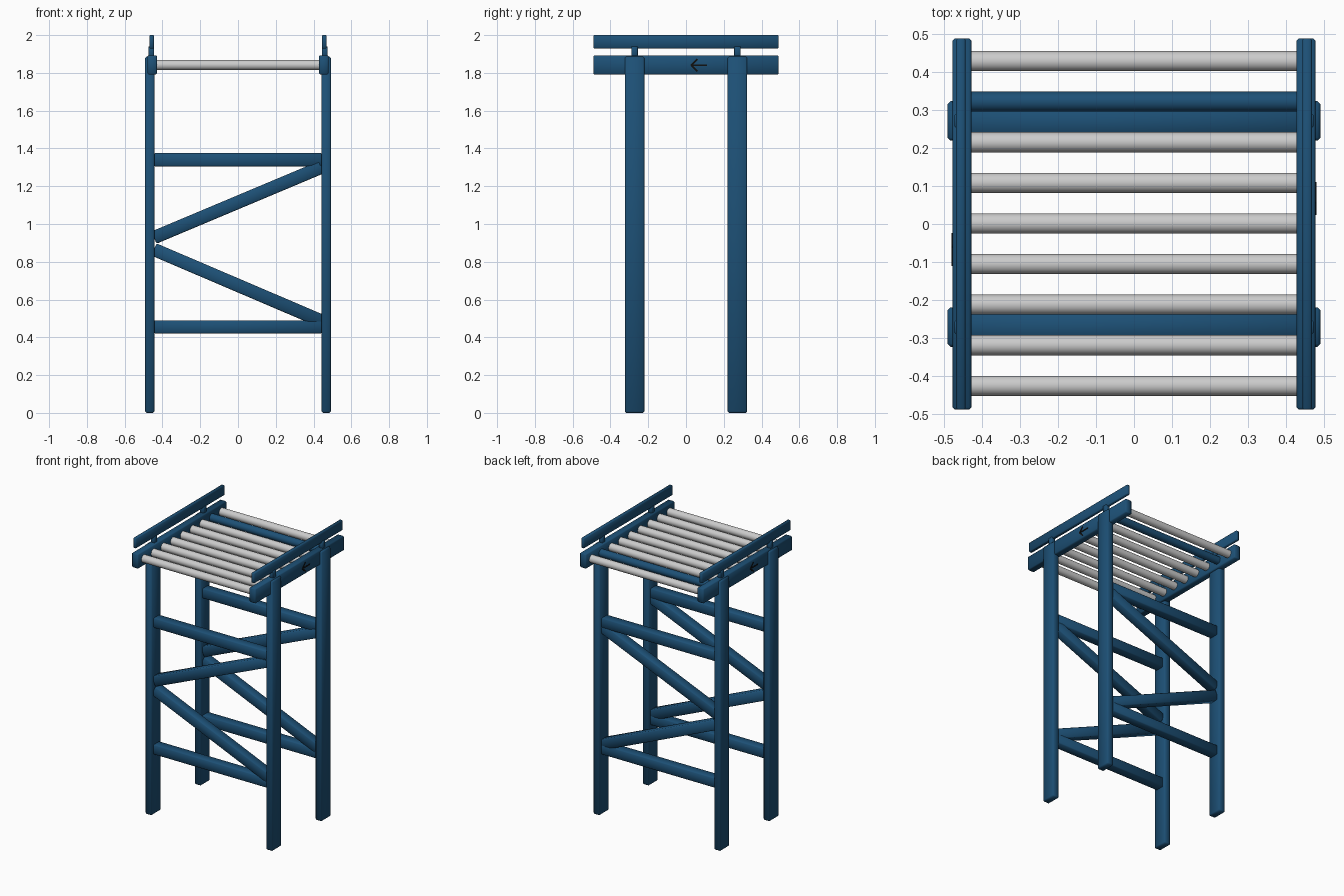
import bpy, bmesh, math
from mathutils import Matrix, Vector

if "Cube" in bpy.data.objects:
    bpy.data.objects.remove(bpy.data.objects["Cube"])


def material(name, rgb):
    m = bpy.data.materials.new(name)
    m.diffuse_color = (*rgb, 1)
    m.use_nodes = True
    m.node_tree.nodes["Principled BSDF"].inputs["Base Color"].default_value = m.diffuse_color
    return m


BLUE = material("blue_paint", (0.012, 0.08, 0.18))
BLACK = material("black_mark", (0.005, 0.005, 0.005))


def finish(name, bm, mat, angle=60):
    mesh = bpy.data.meshes.new(name)
    bm.to_mesh(mesh)
    bm.free()
    ob = bpy.data.objects.new(name, mesh)
    bpy.context.collection.objects.link(ob)
    if mat:
        mesh.materials.append(mat)
    bpy.ops.object.select_all(action='DESELECT')
    ob.select_set(True)
    bpy.context.view_layer.objects.active = ob
    bpy.ops.object.shade_smooth_by_angle(angle=math.radians(angle))
    return ob


def box(name, centre, size, mat=BLUE, bevel=0.006, rot=None):
    bm = bmesh.new()
    bmesh.ops.create_cube(bm, size=1)
    bmesh.ops.scale(bm, vec=size, verts=bm.verts)
    if bevel:
        bmesh.ops.bevel(bm, geom=bm.edges[:], offset=bevel, segments=1,
                        affect='EDGES', profile=0.5)
    bm.transform(Matrix.Translation(centre) @ (rot or Matrix.Identity(4)))
    return finish(name, bm, mat)


def bar(name, a, b, width, depth, mat=BLUE, bevel=0.006):
    # beam between two points: local x runs from a to b, local y is its depth
    a, b = Vector(a), Vector(b)
    d = b - a
    rot = Matrix.Rotation(-math.atan2(d.z, d.x), 4, 'Y')
    return box(name, (a + b) / 2, (d.length, depth, width), mat, bevel, rot)


def roller(name, y, mat):
    bm = bmesh.new()
    bmesh.ops.create_cone(bm, cap_ends=True, segments=32, radius1=0.0265,
                          radius2=0.0265, depth=0.88)
    bm.transform(Matrix.Translation((0, y, 1.842)) @ Matrix.Rotation(math.pi / 2, 4, 'Y'))
    return finish(name, bm, mat, 40)


# Side frames, guards, guard posts and legs
for s, side in ((-1, "left"), (1, "right")):
    box(side + "_side_rail", (s * 0.454, 0, 1.842), (0.05, 0.98, 0.102))
    box(side + "_guard_rail", (s * 0.457, 0, 1.965), (0.024, 0.98, 0.07), bevel=0.004)
    for t, end in ((-1, "front"), (1, "back")):
        box(f"{end}_{side}_leg", (s * 0.467, t * 0.272, 0.943), (0.051, 0.104, 1.886),
            bevel=0.008)
        box(f"{end}_{side}_guard_post", (s * 0.459, t * 0.272, 1.91),
            (0.03, 0.034, 0.06), bevel=0.003)

    # Direction arrow painted on the rail, turned round on the other side
    for part, (y, z, length, tilt) in {
        "shaft": (0.068, 1.84, 0.085, 0),
        "upper_barb": (0.044, 1.856, 0.047, 45),
        "lower_barb": (0.044, 1.824, 0.047, -45),
    }.items():
        box(f"{side}_arrow_{part}", (s * 0.4795, s * y, z), (0.003, length, 0.009),
            BLACK, 0, Matrix.Rotation(math.radians(tilt * s), 4, 'X'))

# Cross braces, the same on front and back frames
X = 0.445
BRACES = {
    "lower_crossbar": (0.455, 0.455),
    "lower_diagonal": (0.865, 0.485),
    "upper_diagonal": (0.928, 1.302),
    "upper_crossbar": (1.34, 1.34),
}
for t, end in ((-1, "front"), (1, "back")):
    for part, (z0, z1) in BRACES.items():
        bar(f"{end}_{part}", (-X, t * 0.27, z0), (X, t * 0.27, z1), 0.07, 0.066)

# Rollers, with one painted drive roller near the back
for i in range(9):
    y = -0.427 + i * 0.1071
    roller("drive_roller" if i == 7 else f"roller_{i + 1}", y, BLUE if i == 7 else None)
